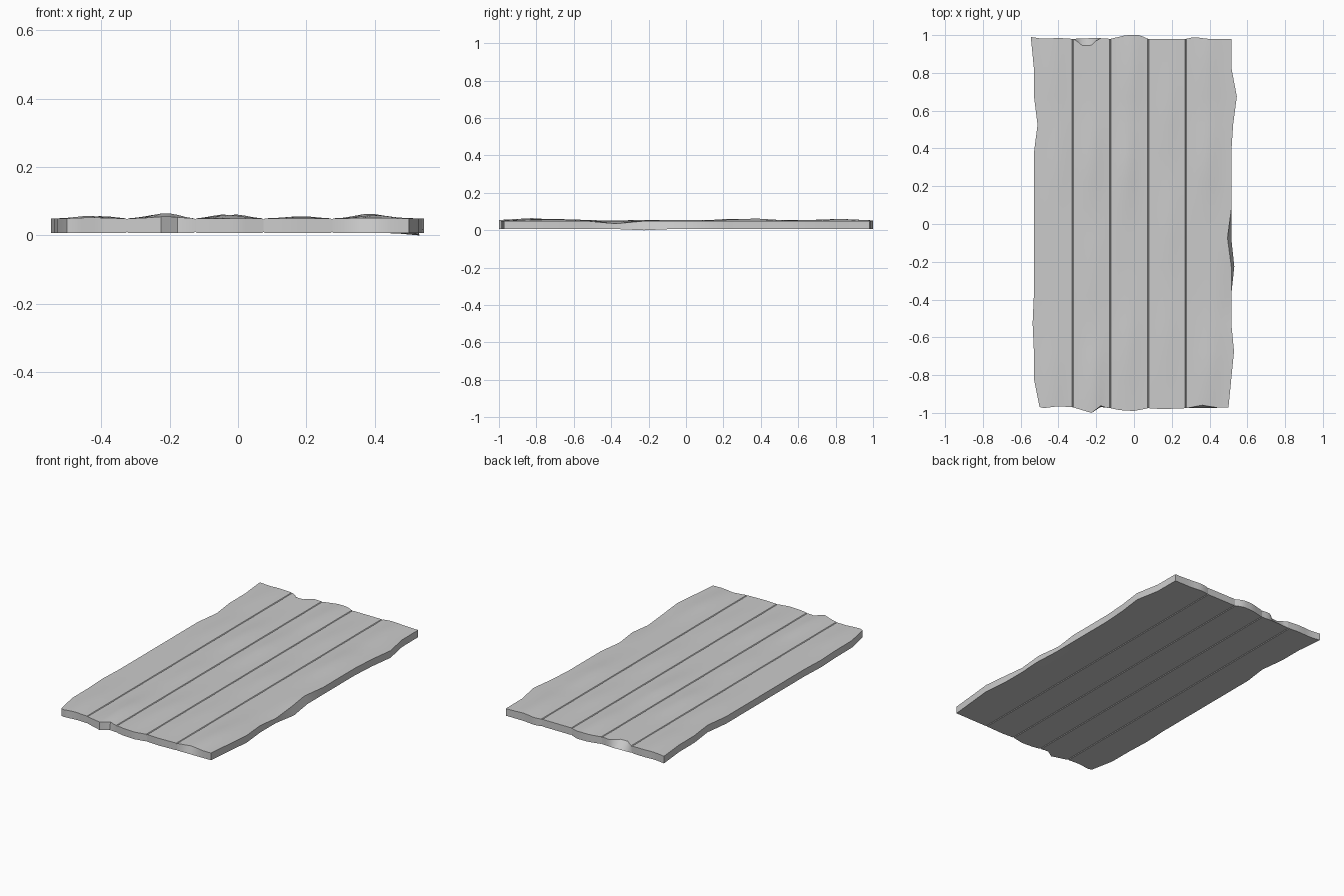
import bpy, bmesh, math

if "Cube" in bpy.data.objects:
    bpy.data.objects.remove(bpy.data.objects["Cube"])

TOP, BOT, C, N = 0.05, 0.007, 0.004, 8
ROWS = [-0.975 + 0.15 * i for i in range(14)]
SEAMS = [-0.325, -0.125, 0.075, 0.275]

# Worn outlines: (position along edge, offset)
LEFT = [(-.975, -.5), (-.82, -.53), (-.62, -.53), (-.53, -.537), (-.42, -.53),
        (.38, -.53), (.53, -.51), (.68, -.53), (.83, -.53), (.98, -.547)]
RIGHT = [(-.975, .5), (-.82, .515), (-.68, .53), (-.53, .515), (.38, .515),
         (.53, .525), (.68, .545), (.83, .515), (.98, .515)]
FRONT = [(-.51, -.965), (-.48, -.975), (-.40, -.965), (-.325, -.97), (-.225, -1), (-.175, -.968),
         (-.125, -.975), (-.08, -.985), (0, -.99), (.075, -.975), (.15, -.98), (.275, -.975), (.5, -.972)]
BACK = [(-.545, .99), (-.48, .98), (-.40, .985), (-.325, .98), (-.2, .985), (-.125, .98), (-.04, 1),
        (.03, 1), (.075, .98), (.275, .98), (.32, .99), (.39, .98), (.515, .98)]

# Raised spots on the top: x, y, height
BUMPS = [(-.44, -.82, .007), (-.38, .35, .008), (-.43, .8, .006), (-.2, -.82, .016),
         (-.22, .35, .013), (-.19, -.2, .007), (-.05, .3, .015), (-.03, -.65, .01),
         (.0, .8, .012), (.2, .0, .008), (.17, -.6, .006), (.19, .6, .008),
         (.38, .35, .014), (.4, -.75, .012), (.38, .82, .011)]


def lerp(points, t):
    if t <= points[0][0]:
        return points[0][1]
    for (a, va), (b, vb) in zip(points, points[1:]):
        if t <= b:
            return va + (vb - va) * (t - a) / (b - a)
    return points[-1][1]


def tent(t, centre, width):
    return max(0, 1 - abs(t - centre) / width)


def side(edge, y, upper):
    x = lerp(LEFT if edge < 0 else RIGHT, y)
    if edge > 0:  # chipped right edge
        x += -.02 * tent(y, -.075, .15) if upper else .016 * tent(y, -.225, .15)
    return x


def end_y(x, y, row, upper):
    if row == 0:
        y = lerp(FRONT, x)
        if upper:
            y += .015 * tent(x, .36, .08) + .008 * tent(x, -.18, .03)
    elif row == len(ROWS) - 1:
        y = lerp(BACK, x)
        if upper:
            y -= .038 * min(1, 1.6 * tent(x, -.25, .065))
    return y


def plank(index):
    bm = bmesh.new()
    first, last = index == 0, index == 4
    rings = []
    for r, y in enumerate(ROWS):
        def limits(upper):
            return (side(-1, y, upper) if first else SEAMS[index - 1],
                    side(1, y, upper) if last else SEAMS[index])

        def strip(upper):
            a, b = limits(upper)
            ca, cb = (0 if first else C), (0 if last else C)
            out = []
            for i in range(N + 1):
                u = i / N
                x = a + ca + (b - a - ca - cb) * u
                z = TOP if upper else BOT
                if upper:
                    fade = math.sin(math.pi * u)
                    z += fade * sum(h * math.exp(-((x - bx) / .07) ** 2 - ((y - by) / .15) ** 2)
                                    for bx, by, h in BUMPS)
                    if last:
                        z -= .015 * tent(y, -.375, .16) * tent(u, 1, .3)
                elif last:
                    z -= .007 * tent(y, -.225, .16) * tent(u, 1, .3)
                out.append(bm.verts.new((x, end_y(x, y, r, upper), z)))
            return out

        def seam(x, zs):
            return [bm.verts.new((x, end_y(x, y, r, z > .03), z)) for z in zs]

        top, bottom = strip(True), strip(False)
        lo = [] if first else seam(SEAMS[index - 1], (BOT + C, TOP - C))
        hi = [] if last else seam(SEAMS[index], (TOP - C, BOT + C))
        rings.append((top, bottom, lo, hi))

    # Skin between neighbouring cross-sections
    loops = [t + hi + b[::-1] + lo for t, b, lo, hi in rings]
    for p, q in zip(loops, loops[1:]):
        for i in range(len(p)):
            j = (i + 1) % len(p)
            bm.faces.new((p[i], p[j], q[j], q[i]))

    # End grain
    for t, b, lo, hi in (rings[0], rings[-1]):
        for i in range(N):
            bm.faces.new((t[i], t[i + 1], b[i + 1], b[i]))
        if lo:
            bm.faces.new((t[0], b[0], lo[0], lo[1]))
        if hi:
            bm.faces.new((t[-1], hi[0], hi[1], b[-1]))

    bmesh.ops.recalc_face_normals(bm, faces=bm.faces)
    mesh = bpy.data.meshes.new(f"plank_{index + 1}")
    bm.to_mesh(mesh)
    bm.free()
    obj = bpy.data.objects.new(mesh.name, mesh)
    bpy.context.collection.objects.link(obj)
    bpy.ops.object.select_all(action='DESELECT')
    obj.select_set(True)
    bpy.context.view_layer.objects.active = obj
    bpy.ops.object.shade_smooth_by_angle(angle=math.radians(30))


for k in range(5):
    plank(k)
